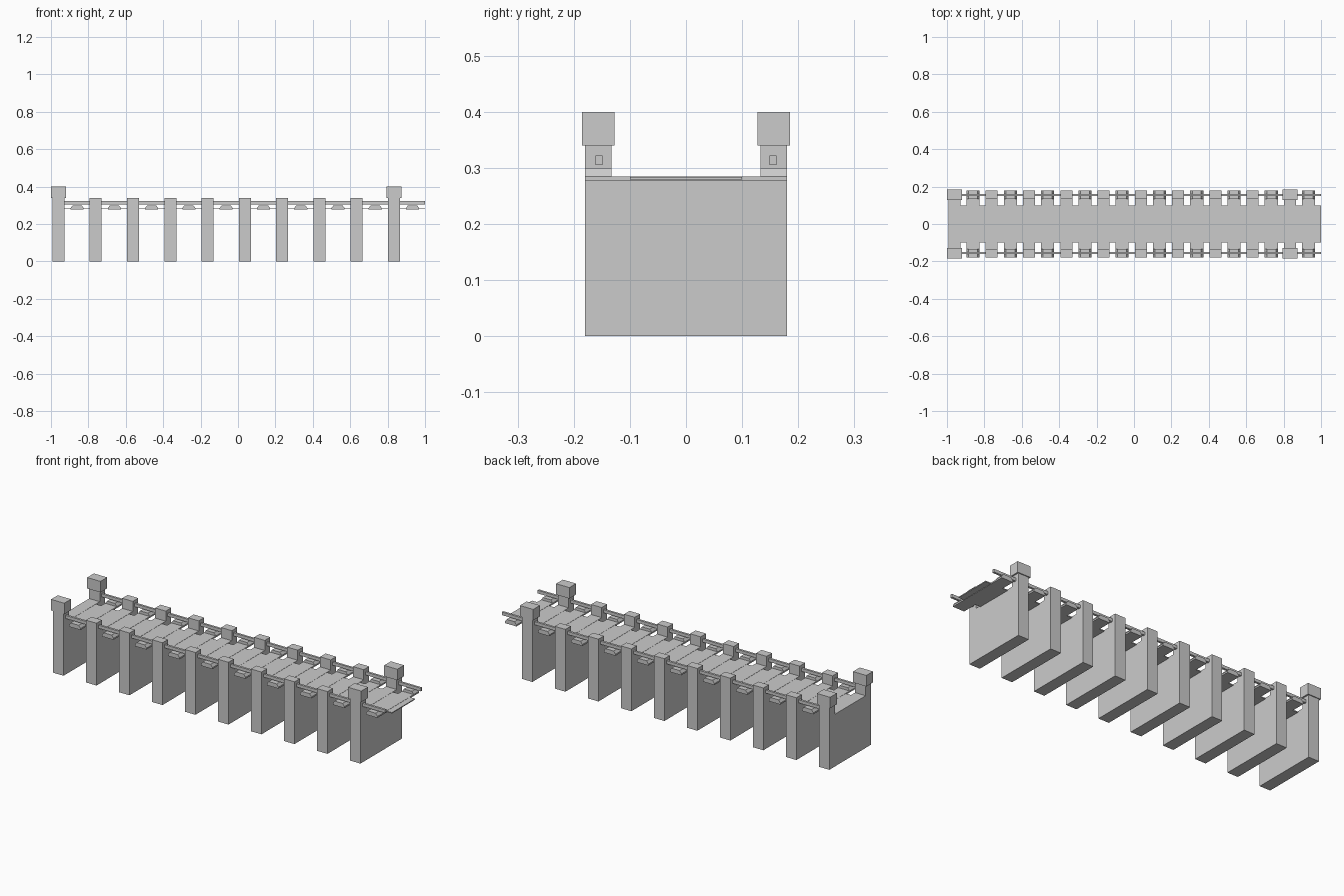
import bpy, bmesh

if "Cube" in bpy.data.objects:
    bpy.data.objects.remove(bpy.data.objects["Cube"])

PITCH = 0.1993
FIRST = -0.96
COUNT = 10


def prism(name, points, place, depth):
    """Extrude a closed outline; place(a, b, t) maps it into space."""
    bm = bmesh.new()
    lo, hi = depth
    face = bm.faces.new([bm.verts.new(place(a, b, lo)) for a, b in points])
    moved = bmesh.ops.extrude_face_region(bm, geom=[face])["geom"]
    a, b = points[0]
    p, q = place(a, b, lo), place(a, b, hi)
    bmesh.ops.translate(bm, vec=[q[i] - p[i] for i in range(3)],
                        verts=[v for v in moved if isinstance(v, bmesh.types.BMVert)])
    bmesh.ops.recalc_face_normals(bm, faces=bm.faces)
    mesh = bpy.data.meshes.new(name)
    bm.to_mesh(mesh)
    bm.free()
    ob = bpy.data.objects.new(name, mesh)
    bpy.context.collection.objects.link(ob)
    return ob


def along_x(a, b, t):
    return (t, a, b)


def along_y(a, b, t):
    return (a, t, b)


def box(name, x, y, z):
    outline = [(y[0], z[0]), (y[1], z[0]), (y[1], z[1]), (y[0], z[1])]
    return prism(name, outline, along_x, x)


# U-shaped outline of a pier: solid wall with a raised post on each side
pier = [(-0.18, 0), (0.18, 0), (0.18, 0.34), (0.133, 0.34),
        (0.133, 0.285), (-0.133, 0.285), (-0.133, 0.34), (-0.18, 0.34)]

for i in range(COUNT):
    x = FIRST + i * PITCH
    prism("pier", pier, along_x, (x - 0.032, x + 0.032))

    # Cross beam between piers, with bevelled raised ends
    m = x + PITCH / 2
    box("cross_beam", (m - 0.035, m + 0.035), (-0.18, 0.18), (0.277, 0.285))
    end = [(m - 0.035, 0.285), (m + 0.035, 0.285), (m + 0.024, 0.30), (m - 0.024, 0.30)]
    for y in ((-0.18, -0.133), (0.133, 0.18)):
        prism("beam_end", end, along_y, y)

# Thin walkway deck running the whole length
box("deck", (-0.992, 1.0), (-0.1, 0.1), (0.279, 0.284))

for s in (-1, 1):
    # Side rails threaded through the posts
    box("side_rail", (-0.98, 1.0), (s * 0.155 - 0.006, s * 0.155 + 0.006), (0.305, 0.322))
    # Square caps on the corner posts
    for x in (FIRST, FIRST + (COUNT - 1) * PITCH):
        box("post_cap", (x - 0.04, x + 0.04), (s * 0.156 - 0.029, s * 0.156 + 0.029), (0.34, 0.40))
